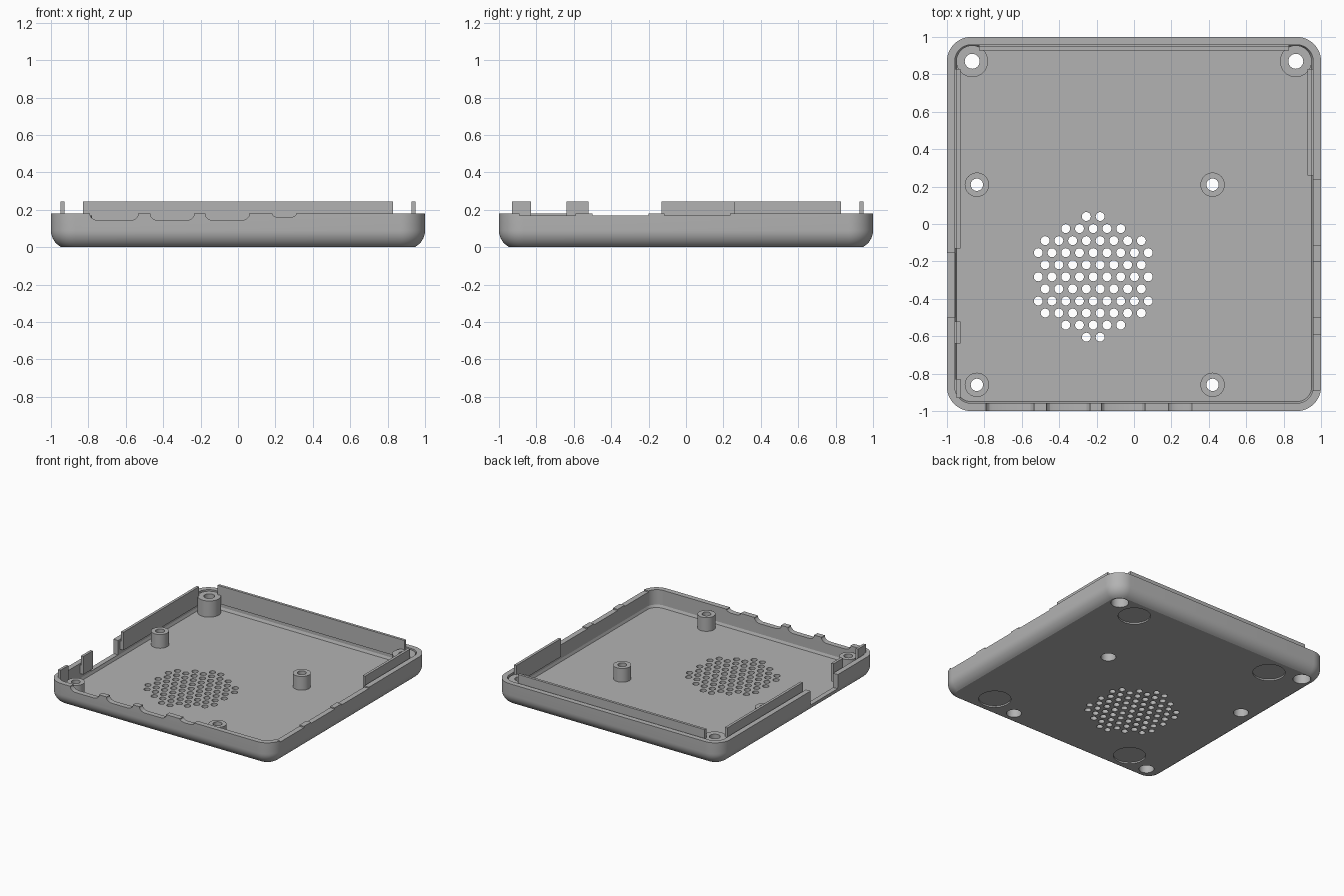
import bpy, bmesh, math
from mathutils import Vector

if "Cube" in bpy.data.objects:
    bpy.data.objects.remove(bpy.data.objects["Cube"])

grey = bpy.data.materials.new("plain_grey")
grey.diffuse_color = (0.45, 0.45, 0.45, 1)
grey.use_nodes = True
grey.node_tree.nodes["Principled BSDF"].inputs["Base Color"].default_value = grey.diffuse_color


def finish(bm, name, smooth=True):
    bmesh.ops.recalc_face_normals(bm, faces=bm.faces)
    mesh = bpy.data.meshes.new(name)
    bm.to_mesh(mesh)
    bm.free()
    mesh.materials.append(grey)
    ob = bpy.data.objects.new(name, mesh)
    bpy.context.collection.objects.link(ob)
    bpy.ops.object.select_all(action='DESELECT')
    ob.select_set(True)
    bpy.context.view_layer.objects.active = ob
    if smooth:
        bpy.ops.object.shade_smooth_by_angle(angle=math.radians(20))
    return ob


def loft(bm, rings, cap=True, closed=False):
    loops = [[bm.verts.new(p) for p in ring] for ring in rings]
    pairs = list(zip(loops, loops[1:]))
    if closed:
        pairs.append((loops[-1], loops[0]))
    for a, b in pairs:
        n = len(a)
        for i in range(n):
            bm.faces.new((a[i], a[(i + 1) % n], b[(i + 1) % n], b[i]))
    if cap:
        bm.faces.new(loops[0])
        bm.faces.new(loops[-1])


def circle(x, y, r, z, n=32):
    return [Vector((x + r * math.cos(2 * math.pi * i / n),
                    y + r * math.sin(2 * math.pi * i / n), z)) for i in range(n)]


def rounded_square(inset, z, corner=0.13, steps=12):
    r = corner - inset
    c = 1 - corner
    pts = []
    for k, (sx, sy) in enumerate([(1, 1), (-1, 1), (-1, -1), (1, -1)]):
        for i in range(steps + 1):
            a = math.pi / 2 * (k + i / steps)
            pts.append(Vector((sx * c + r * math.cos(a), sy * c + r * math.sin(a), z)))
    return pts


def prism(bm, profile, start, end):
    """Extrude a closed 3D outline by moving it from offset start to end."""
    loft(bm, [[Vector(p) + Vector(start) for p in profile],
              [Vector(p) + Vector(end) for p in profile]])


def box(bm, x0, x1, y0, y1, z0, z1):
    prism(bm, [(x0, y0, 0), (x1, y0, 0), (x1, y1, 0), (x0, y1, 0)], (0, 0, z0), (0, 0, z1))


RIM, FLOOR = 0.18, 0.04
# screw posts: x, y, outer radius, hole radius, counterbore radius, top
posts = [(x, y, 0.065, 0.033, 0.055, 0.15) for x in (-0.84, 0.42) for y in (0.21, -0.86)]
posts += [(x, 0.87, 0.085, 0.04, 0.065, 0.17) for x in (-0.865, 0.865)]

# tray shell: rounded underside, rim, inner wall and floor
bm = bmesh.new()
rings = []
for i in range(9):
    a = math.asin(0.9) * (1 - i / 8)
    rings.append(rounded_square(0.1 - 0.1 * math.cos(a), 0.09 - 0.1 * math.sin(a)))
rings += [rounded_square(0, RIM), rounded_square(0.042, RIM),
          rounded_square(0.042, 0.06), rounded_square(0.05, FLOOR)]
loft(bm, rings)
tray = finish(bm, "tray", smooth=False)

# everything cut out of the tray
bm = bmesh.new()
# speaker grille
for row, count in enumerate([2, 5, 8, 9, 8, 9, 8, 9, 8, 5, 2]):
    for i in range(count):
        x = -0.218 + 0.0735 * (i - (count - 1) / 2)
        y = -0.2825 + 0.0645 * (5 - row)
        loft(bm, [circle(x, y, 0.024, -0.1, 16), circle(x, y, 0.024, 0.08, 16)])
# counterbores under the posts
for x, y, ro, rh, rc, top in posts:
    loft(bm, [circle(x, y, rc, -0.1), circle(x, y, rc, 0.08)])
# shallow foot recesses
for x in (-0.62, 0.66):
    for y in (-0.79, 0.79):
        loft(bm, [circle(x, y, 0.118, -0.1, 40), circle(x, y, 0.118, 0.012, 40)])
# front connector notches with rounded lower corners
for x0, x1, low in [(-0.79, -0.535, 0.142), (-0.468, -0.235, 0.142),
                    (-0.175, 0.06, 0.142), (0.185, 0.31, 0.158)]:
    h = RIM - low
    left = [(0, 0.3), (0, RIM - 0.3 * h), (0.006, RIM - 0.55 * h),
            (0.018, RIM - 0.82 * h), (0.04, low)]
    outline = [(x0 + d, 0, z) for d, z in left] + [(x1 - d, 0, z) for d, z in reversed(left)]
    prism(bm, outline, (0, -1.1, 0), (0, -0.935, 0))
# right side notches
for y0, y1 in [(-0.89, -0.59), (-0.5, -0.2), (-0.115, 0.235)]:
    box(bm, 0.935, 1.1, y0, y1, RIM - 0.01, 0.3)
# deep opening in the left wall
box(bm, -1.1, -0.935, -0.5, -0.155, 0.065, 0.3)
cutter = finish(bm, "cutter", smooth=False)
cutter.hide_render = True

mod = tray.modifiers.new("cut", 'BOOLEAN')
mod.object = cutter
mod.operation = 'DIFFERENCE'
mod.solver = 'EXACT'
bpy.ops.object.select_all(action='DESELECT')
tray.select_set(True)
bpy.context.view_layer.objects.active = tray
bpy.ops.object.modifier_apply(modifier="cut")
bpy.ops.object.shade_smooth_by_angle(angle=math.radians(20))
bpy.data.objects.remove(cutter)

# hollow screw posts
for x, y, ro, rh, rc, top in posts:
    bm = bmesh.new()
    step = top - 0.05
    profile = [(ro, FLOOR), (ro, top), (rh, top), (rh, step), (rc, step), (rc, FLOOR)]
    loft(bm, [circle(x, y, r, z) for r, z in profile], cap=False, closed=True)
    finish(bm, "screw_post")

# alignment lips: L-shaped strips joined to the inside of the walls
lip = [(0.927, 0.1), (0.965, 0.1), (0.965, 0.165), (0.948, 0.165), (0.948, 0.245), (0.927, 0.245)]


def side_lip(name, side, y0, y1):
    bm = bmesh.new()
    prism(bm, [(side * d, 0, z) for d, z in lip], (0, y0, 0), (0, y1, 0))
    finish(bm, name, smooth=False)


side_lip("right_lip", 1, 0.26, 0.83)
side_lip("left_lip", -1, -0.13, 0.83)
side_lip("left_middle_lip", -1, -0.64, -0.52)
side_lip("left_front_lip", -1, -0.93, -0.83)
bm = bmesh.new()
prism(bm, [(0, d, z) for d, z in lip], (-0.83, 0, 0), (0.83, 0, 0))
finish(bm, "back_lip", smooth=False)
